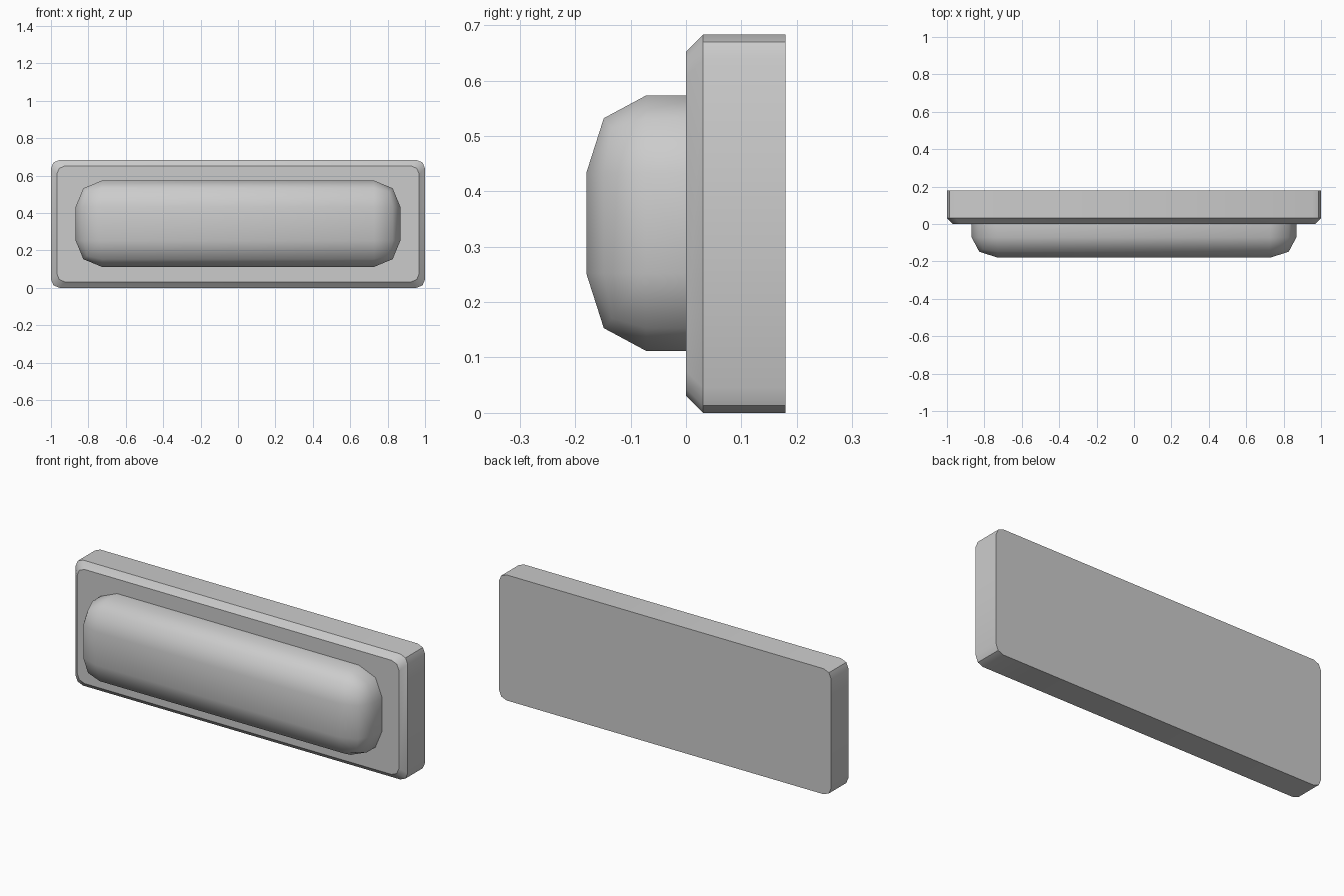
import bpy, bmesh, math
from mathutils import Vector

if "Cube" in bpy.data.objects:
    bpy.data.objects.remove(bpy.data.objects["Cube"])


def box(lo, hi):
    bm = bmesh.new()
    bmesh.ops.create_cube(bm, size=1)
    lo, hi = Vector(lo), Vector(hi)
    for v in bm.verts:
        v.co = (lo + hi) / 2 + v.co * (hi - lo)
    return bm


def side_of(bm, sign):
    bm.normal_update()
    return next(f for f in bm.faces if f.normal.y * sign > 0.99)


def round_edges(bm, edges, r):
    bmesh.ops.bevel(bm, geom=edges, offset=r, segments=2, profile=0.5,
                    affect='EDGES', clamp_overlap=True)


def depth_edges(bm):
    return [e for e in bm.edges if abs(e.verts[0].co.y - e.verts[1].co.y) > 0.01]


def finish(bm, name, angle):
    bmesh.ops.recalc_face_normals(bm, faces=bm.faces[:])
    me = bpy.data.meshes.new(name)
    bm.to_mesh(me)
    bm.free()
    ob = bpy.data.objects.new(name, me)
    bpy.context.collection.objects.link(ob)
    bpy.ops.object.select_all(action='DESELECT')
    ob.select_set(True)
    bpy.context.view_layer.objects.active = ob
    bpy.ops.object.shade_smooth_by_angle(angle=math.radians(angle))


H, MID = 0.683, 0.3425

# Back plate: rounded rectangle with a chamfered front rim
C = 0.031
bm = box((-1, C, 0), (1, 0.18, H))
round_edges(bm, depth_edges(bm), 0.045)
front = side_of(bm, -1)
new = bmesh.ops.extrude_discrete_faces(bm, faces=[front])['faces'][0]
for v in new.verts:
    v.co += Vector((-math.copysign(C, v.co.x), -C, -math.copysign(C, v.co.z - H / 2)))
finish(bm, "back_plate", 30)

# Domed cushion: evenly rounded box, then flattened in depth
R, FLAT = 0.14, 0.771
bm = box((-0.868, -0.18 / FLAT, MID - 0.2305), (0.868, 0.01 / FLAT, MID + 0.2305))
back = set(side_of(bm, 1).edges)
round_edges(bm, [e for e in bm.edges if e not in back], R)
for v in bm.verts:
    v.co.y *= FLAT
bmesh.ops.delete(bm, geom=[side_of(bm, 1)], context='FACES_ONLY')
finish(bm, "front_cushion", 60)
